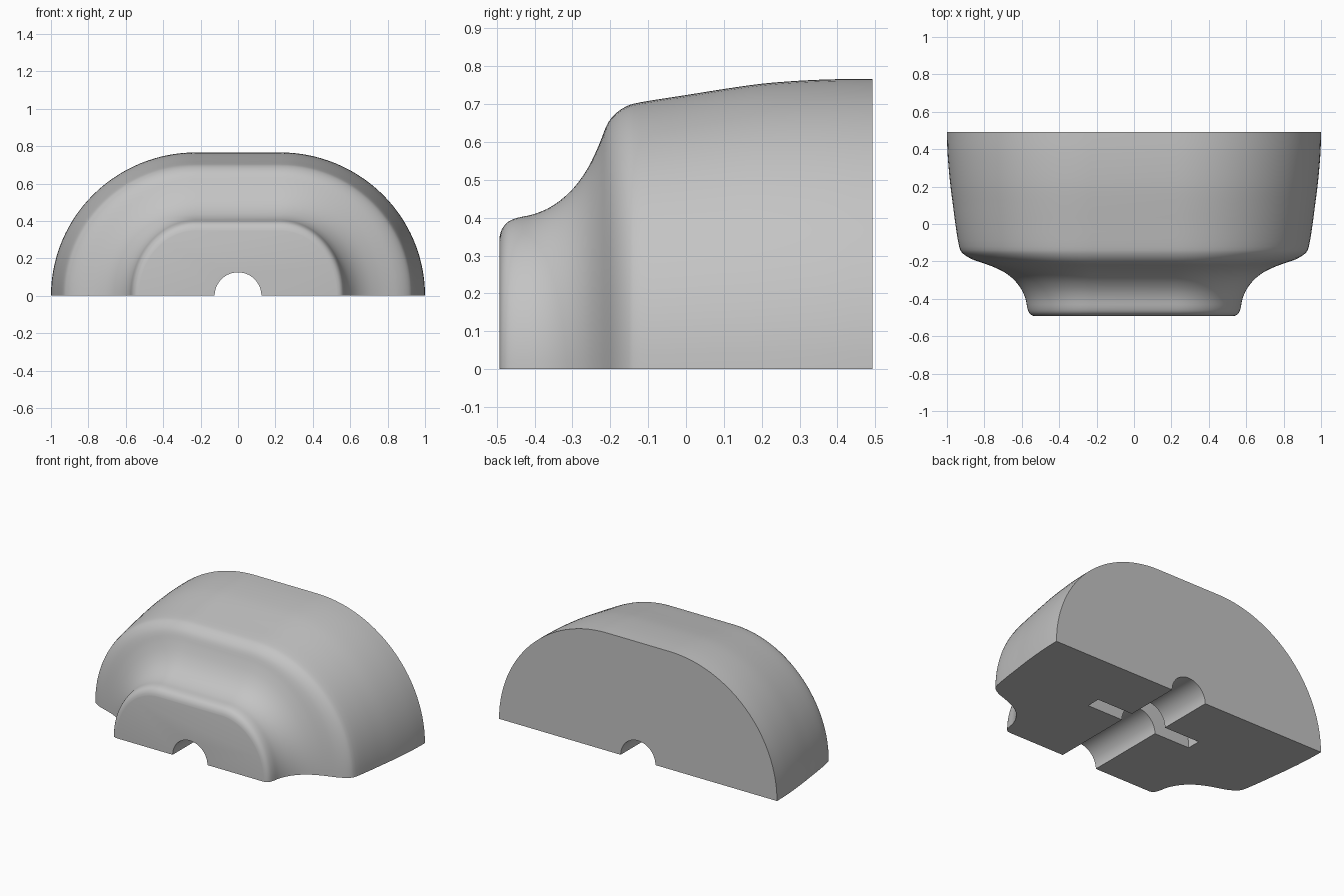
import bpy, bmesh, math
from mathutils import Matrix

if "Cube" in bpy.data.objects:
    bpy.data.objects.remove(bpy.data.objects["Cube"])

grey = bpy.data.materials.new("mid_grey")
grey.diffuse_color = (0.55, 0.55, 0.55, 1)
grey.use_nodes = True
grey.node_tree.nodes["Principled BSDF"].inputs["Base Color"].default_value = grey.diffuse_color

# Body stations from front to back: (y, half width, height)
STATIONS = [
    (-0.493, 0.53, 0.347), (-0.487, 0.548, 0.368), (-0.472, 0.562, 0.388),
    (-0.445, 0.571, 0.400), (-0.40, 0.580, 0.410), (-0.35, 0.602, 0.433),
    (-0.30, 0.640, 0.475), (-0.26, 0.690, 0.530), (-0.23, 0.750, 0.592),
    (-0.21, 0.805, 0.643), (-0.19, 0.862, 0.671), (-0.16, 0.912, 0.693),
    (-0.12, 0.935, 0.705), (0.0, 0.955, 0.724), (0.1, 0.968, 0.740),
    (0.2, 0.981, 0.754), (0.3, 0.991, 0.762), (0.4, 0.998, 0.766),
    (0.493, 1.0, 0.766)]
FLAT = 0.225   # half width of the flat top
ARC = 28       # segments per rounded shoulder


def smooth_stations(points, steps=3):
    """Catmull-Rom refinement of the stations."""
    p = [points[0]] + points + [points[-1]]
    out = []
    for i in range(1, len(p) - 2):
        for s in range(steps):
            t = s / steps
            out.append(tuple(
                0.5 * (2 * b + (c - a) * t + (2 * a - 5 * b + 4 * c - d) * t * t
                       + (3 * b - a - 3 * c + d) * t ** 3)
                for a, b, c, d in zip(*p[i - 1:i + 3])))
    return out + [points[-1]]


def section(y, w, h):
    """Half-round section with a flat top, right to left."""
    right = []
    for i in range(ARC + 1):
        a = math.pi / 2 * i / ARC
        right.append((FLAT + (w - FLAT) * math.cos(a), y, h * math.sin(a)))
    return right + [(-x, y, z) for x, y, z in reversed(right)]


def make_object(name, bm):
    bmesh.ops.recalc_face_normals(bm, faces=bm.faces)
    mesh = bpy.data.meshes.new(name)
    bm.to_mesh(mesh)
    bm.free()
    mesh.materials.append(grey)
    obj = bpy.data.objects.new(name, mesh)
    bpy.context.collection.objects.link(obj)
    return obj


def cylinder(name, radius, y0, y1, sides):
    """Cylinder along y, centred on the split plane."""
    bm = bmesh.new()
    m = Matrix.Translation((0, (y0 + y1) / 2, 0)) @ Matrix.Rotation(math.pi / 2, 4, 'X')
    bmesh.ops.create_cone(bm, cap_ends=True, segments=sides, radius1=radius,
                          radius2=radius, depth=y1 - y0, matrix=m)
    return make_object(name, bm)


# Half housing body: loft of the sections, closed by caps and a flat base
bm = bmesh.new()
rings = [[bm.verts.new(c) for c in section(*s)] for s in smooth_stations(STATIONS)]
for r0, r1 in zip(rings, rings[1:]):
    for i in range(len(r0) - 1):
        bm.faces.new((r0[i], r0[i + 1], r1[i + 1], r1[i]))
bm.faces.new(rings[0])
bm.faces.new(rings[-1])
bm.faces.new([r[0] for r in rings] + [r[-1] for r in reversed(rings)])
body = make_object("housing_half", bm)

# Shaft channel and wider collar groove cut into the base
cutters = [cylinder("shaft_channel_cutter", 0.125, -0.7, 0.7, 64),
           cylinder("collar_groove_cutter", 0.38, 0.04, 0.13, 96)]
bpy.context.view_layer.objects.active = body
for cutter in cutters:
    mod = body.modifiers.new(cutter.name, 'BOOLEAN')
    mod.operation = 'DIFFERENCE'
    mod.solver = 'EXACT'
    mod.object = cutter
    bpy.ops.object.modifier_apply(modifier=mod.name)
for cutter in cutters:
    bpy.data.objects.remove(cutter)

# Smooth shading with crisp cap edges
bpy.ops.object.select_all(action='DESELECT')
body.select_set(True)
bpy.context.view_layer.objects.active = body
bpy.ops.object.shade_smooth_by_angle(angle=math.radians(35))
